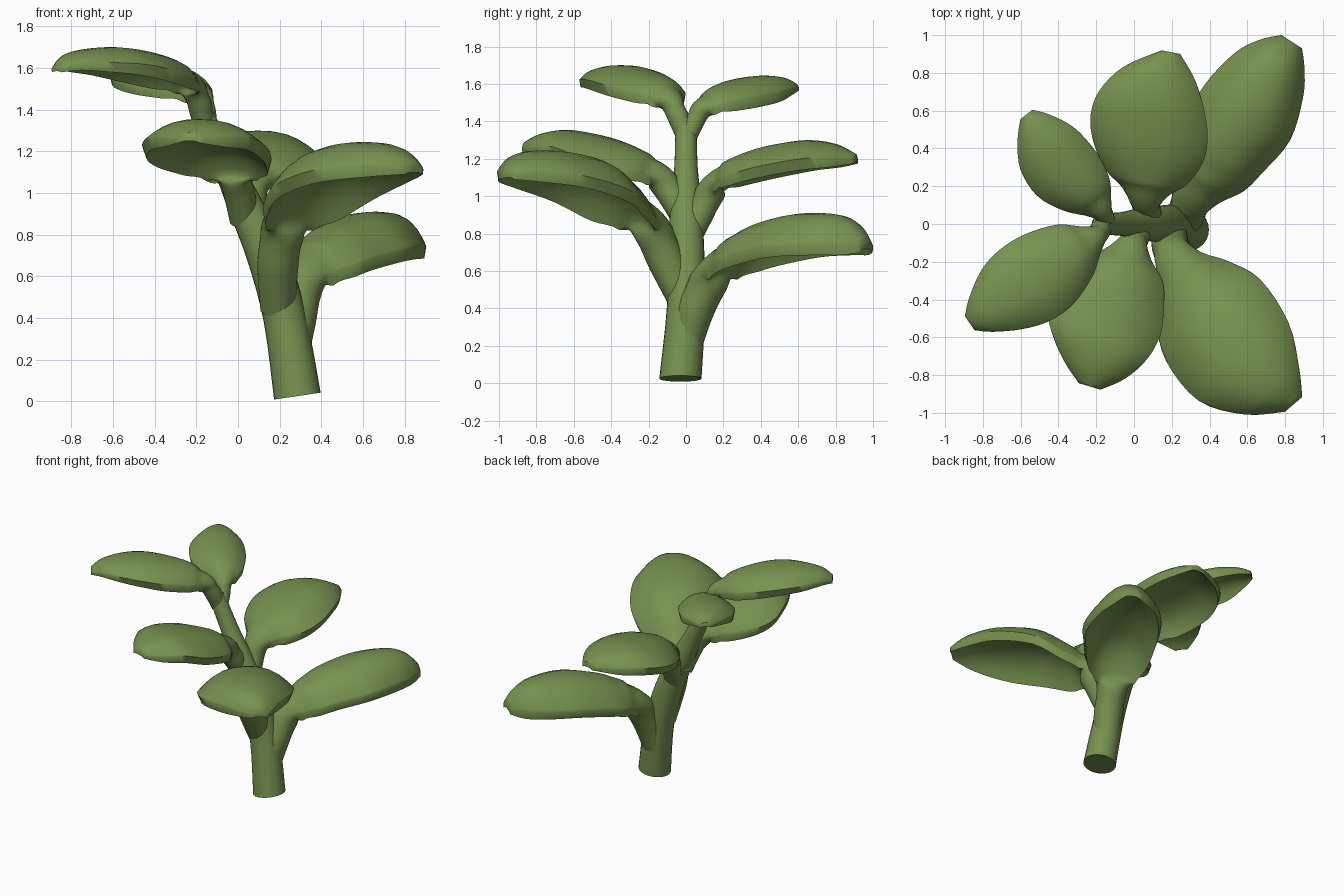
import bpy, bmesh, math
from mathutils import Vector

green = bpy.data.materials.new("leaf green")
green.diffuse_color = (0.18, 0.285, 0.078, 1)

SIDES = 24   # points around each section
STEPS = 4    # rows between stations
UP = Vector((0, 0, 1))


def catmull(rows):
    """Smoothly resample rows of numbers."""
    out = []
    n = len(rows)
    for i in range(n - 1):
        p0, p1, p2, p3 = (rows[max(i - 1, 0)], rows[i], rows[i + 1], rows[min(i + 2, n - 1)])
        for k in range(STEPS):
            t = k / STEPS
            out.append([0.5 * (2 * b + (c - a) * t + (2 * a - 5 * b + 4 * c - d) * t * t
                               + (3 * b - a - 3 * c + d) * t ** 3)
                        for a, b, c, d in zip(p0, p1, p2, p3)])
    out.append(list(rows[-1]))
    return out


def loft(name, stations, side):
    """Stations: x, y, z, half width, depth to rim, thickness, cup (0 tube, 1 cupped blade)."""
    rows = catmull(stations)
    pts = [Vector(r[:3]) for r in rows]
    bm = bmesh.new()
    rings = []
    for i, (x, y, z, w, depth, thick, cup) in enumerate(rows):
        cup = min(1, max(0, cup))
        tangent = (pts[min(i + 1, len(pts) - 1)] - pts[max(i - 1, 0)]).normalized()
        normal = tangent.cross(side).normalized()
        lip = min(0.06, 0.4 * depth)
        ring = []
        for k in range(SIDES):
            a = 2 * math.pi * k / SIDES
            c, s = math.cos(a), math.sin(a)
            tube = side * w * c + normal * w * s
            if s > -1e-6:      # domed top
                blade = side * w * c - UP * (depth - lip) * abs(c) ** 2.5
            else:              # hollow underside with a lip
                f = min(1, abs(c) / 0.966)
                blade = side * w * 0.96 * c - UP * (thick + (depth - thick) * f ** 2.8)
            ring.append(bm.verts.new(pts[i] + tube.lerp(blade, cup)))
        rings.append(ring)
    for r0, r1 in zip(rings, rings[1:]):
        for k in range(SIDES):
            j = (k + 1) % SIDES
            bm.faces.new((r0[k], r0[j], r1[j], r1[k]))
    bm.faces.new(rings[0])
    bm.faces.new(rings[-1])
    bmesh.ops.recalc_face_normals(bm, faces=bm.faces)
    mesh = bpy.data.meshes.new(name)
    bm.to_mesh(mesh)
    bm.free()
    mesh.materials.append(green)
    ob = bpy.data.objects.new(name, mesh)
    bpy.context.collection.objects.link(ob)
    bpy.ops.object.select_all(action='DESELECT')
    ob.select_set(True)
    bpy.context.view_layer.objects.active = ob
    bpy.ops.object.shade_smooth_by_angle(angle=math.radians(60))


def leaf(name, stalk, blade):
    """Stalk rows: x, y, z, radius. Blade rows: x, y, crest z, half width, depth, thickness."""
    d = (Vector(blade[-1][:2]) - Vector(blade[0][:2])).normalized()
    rows = [(*r, 0.13, 0.1, 0) for r in stalk] + [(*r, 1) for r in blade]
    loft(name, rows, Vector((-d.y, d.x, 0)))


# Leaning stem
stem = [(.285, -.03, .025, .113), (.225, 0, .4, .103), (.14, 0, .7, .098), (.03, 0, .95, .083),
        (-.065, 0, 1.15, .063), (-.16, 0, 1.35, .056), (-.175, 0, 1.42, .045)]
loft("stem", [(x, y, z, r, 0.1, 0.06, 0) for x, y, z, r in stem], Vector((0, 1, 0)))

# Lower pair of leaves
leaf("lower_back_leaf",
     [(.25, 0, .2, .085), (.275, .05, .39, .1), (.3, .12, .54, .105)],
     [(.34, .2, .735, .15, .18, .14), (.4, .29, .8, .215, .2, .08), (.47, .4, .855, .245, .22, .06),
      (.6, .59, .905, .27, .23, .06), (.715, .79, .905, .215, .22, .06), (.785, .9, .86, .14, .175, .06),
      (.835, .965, .78, .065, .08, .06)])
leaf("lower_front_leaf",
     [(.19, 0, .42, .085), (.19, -.1, .64, .1), (.21, -.17, .8, .105)],
     [(.25, -.26, 1.0, .16, .18, .13), (.31, -.36, 1.1, .25, .23, .07), (.42, -.51, 1.2, .33, .23, .06),
      (.58, -.73, 1.245, .315, .2, .06), (.73, -.885, 1.225, .19, .15, .06), (.845, -.955, 1.15, .06, .06, .05)])

# Middle pair of leaves
leaf("middle_back_leaf",
     [(.09, 0, .75, .07), (.07, .065, .89, .075), (.06, .125, 1.01, .08)],
     [(.06, .185, 1.16, .14, .13, .1), (.065, .25, 1.205, .22, .155, .06), (.075, .38, 1.255, .295, .17, .055),
      (.08, .52, 1.285, .315, .17, .055), (.095, .66, 1.3, .28, .16, .055), (.135, .8, 1.28, .19, .125, .055),
      (.195, .91, 1.225, .05, .05, .04)])
leaf("middle_front_leaf",
     [(.03, 0, .87, .07), (.01, -.06, .98, .075), (-.01, -.115, 1.065, .08)],
     [(-.03, -.175, 1.2, .14, .14, .11), (-.06, -.25, 1.25, .225, .165, .06), (-.12, -.37, 1.3, .29, .18, .055),
      (-.16, -.5, 1.335, .312, .175, .055), (-.185, -.64, 1.355, .265, .15, .055),
      (-.21, -.77, 1.335, .17, .115, .055), (-.235, -.86, 1.29, .06, .05, .04)])

# Top pair of leaves
leaf("top_back_leaf",
     [(-.145, 0, 1.29, .045), (-.155, .035, 1.375, .052), (-.17, .07, 1.445, .055)],
     [(-.2, .11, 1.54, .1, .1, .08), (-.26, .17, 1.59, .155, .135, .055), (-.36, .27, 1.625, .195, .15, .05),
      (-.46, .4, 1.645, .18, .14, .05), (-.53, .51, 1.635, .11, .09, .05), (-.57, .58, 1.605, .04, .04, .035)])
leaf("top_front_leaf",
     [(-.16, 0, 1.31, .05), (-.18, -.035, 1.41, .058), (-.205, -.07, 1.485, .06)],
     [(-.25, -.1, 1.59, .11, .11, .08), (-.32, -.145, 1.64, .17, .14, .055), (-.45, -.24, 1.68, .225, .145, .05),
      (-.58, -.325, 1.7, .23, .135, .05), (-.7, -.4, 1.695, .19, .115, .05), (-.81, -.48, 1.67, .11, .08, .05),
      (-.87, -.525, 1.62, .045, .04, .035)])
